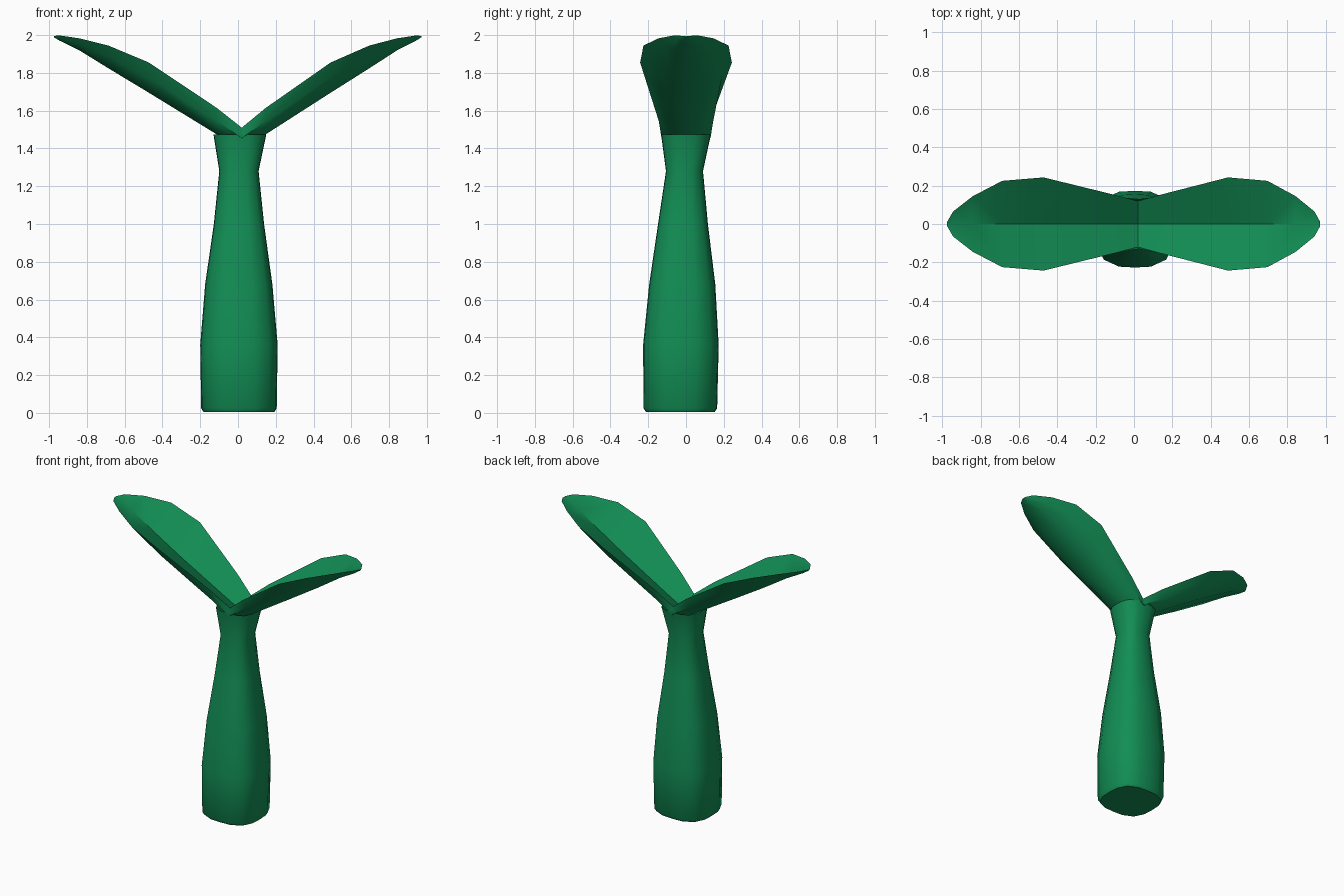
import bpy, bmesh, math

if "Cube" in bpy.data.objects:
    bpy.data.objects.remove(bpy.data.objects["Cube"])

green = bpy.data.materials.new("leaf green")
green.diffuse_color = (0.006, 0.27, 0.09, 1)
green.use_nodes = True
green.node_tree.nodes["Principled BSDF"].inputs["Base Color"].default_value = green.diffuse_color


def finish(name, bm, angle):
    bmesh.ops.remove_doubles(bm, verts=bm.verts, dist=0.0005)
    bmesh.ops.recalc_face_normals(bm, faces=bm.faces)
    mesh = bpy.data.meshes.new(name)
    bm.to_mesh(mesh)
    bm.free()
    mesh.materials.append(green)
    ob = bpy.data.objects.new(name, mesh)
    bpy.context.collection.objects.link(ob)
    bpy.ops.object.select_all(action='DESELECT')
    ob.select_set(True)
    bpy.context.view_layer.objects.active = ob
    bpy.ops.object.shade_smooth_by_angle(angle=math.radians(angle))
    return ob


def loft(bm, rings):
    rows = [[bm.verts.new(p) for p in ring] for ring in rings]
    n = len(rows[0])
    for a, b in zip(rows, rows[1:]):
        for i in range(n):
            j = (i + 1) % n
            bm.faces.new((a[i], a[j], b[j], b[i]))
    return rows


def rounded_square(z, cx, hx, cy, hy, n=16, power=3.0):
    pts = []
    for i in range(n):
        a = 2 * math.pi * i / n
        c, s = math.cos(a), math.sin(a)
        r = (abs(c) ** power + abs(s) ** power) ** (-1 / power)
        pts.append((cx + hx * r * c, cy + hy * r * s, z))
    return pts


# Stem: rounded square, narrowing to a neck and flaring under the leaves
stem_profile = [  # z, centre x, half x, centre y, half y
    (0.005, 0.005, 0.188, -0.030, 0.182),
    (0.025, 0.005, 0.200, -0.030, 0.195),
    (0.36, 0.005, 0.205, -0.027, 0.200),
    (0.68, 0.004, 0.178, -0.020, 0.175),
    (1.00, 0.005, 0.133, -0.016, 0.132),
    (1.28, 0.005, 0.104, -0.008, 0.098),
    (1.475, 0.010, 0.140, 0.000, 0.132),
]
bm = bmesh.new()
rows = loft(bm, [rounded_square(*p) for p in stem_profile])
bm.faces.new(rows[0])
finish("stem", bm, 40)

# Leaves: boat-like section with a V trough on top and a rounded underside
leaf_stations = [  # distance out, half width, rim z, trough z, keel z, bulge
    (0.00, 0.120, 1.510, 1.450, 1.400, 1.08),
    (0.13, 0.155, 1.615, 1.520, 1.475, 0.93),
    (0.48, 0.243, 1.855, 1.715, 1.695, 0.78),
    (0.69, 0.225, 1.945, 1.840, 1.825, 0.75),
    (0.84, 0.145, 1.983, 1.935, 1.920, 0.75),
    (0.94, 0.065, 1.998, 1.982, 1.970, 0.75),
    (0.97, 0.012, 1.996, 1.994, 1.988, 0.75),
]


def leaf_section(x, w, rim, trough, keel, bulge):
    mid = keel + 0.5 * (rim - keel)
    right = [(x, w, rim), (x, bulge * w, mid), (x, 0.4 * w, keel)]
    left = [(px, -py, pz) for px, py, pz in reversed(right)]
    return [(x, 0, trough)] + right + left


for name, side, stretch in (("right_leaf", 1, 0.98), ("left_leaf", -1, 1.025)):
    bm = bmesh.new()
    rings = [leaf_section(0.02 + side * u * stretch, *rest)
             for u, *rest in leaf_stations]
    rows = loft(bm, rings)
    bm.faces.new(rows[-1])
    bmesh.ops.recalc_face_normals(bm, faces=bm.faces)
    finish(name, bm, 35)
